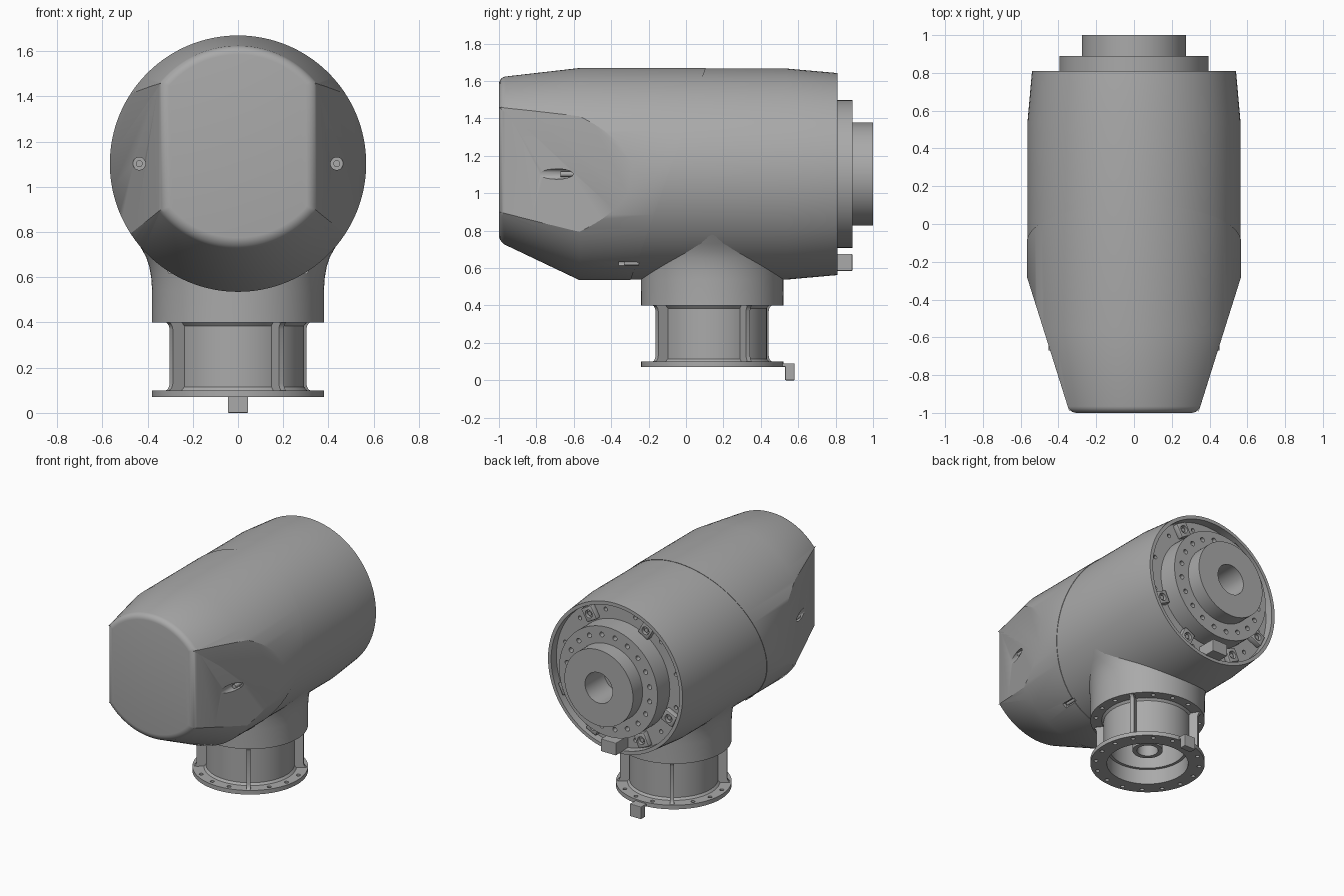
import bpy, bmesh, math
from mathutils import Matrix, Vector

if "Cube" in bpy.data.objects:
    bpy.data.objects.remove(bpy.data.objects["Cube"], do_unlink=True)

grey = bpy.data.materials.new("plain_grey")
grey.use_nodes = True
COLOUR = (0.4, 0.4, 0.4, 1)
grey.diffuse_color = COLOUR
grey.node_tree.nodes["Principled BSDF"].inputs["Base Color"].default_value = COLOUR

AXIS_Z = 1.1025   # height of the horizontal body axis
NECK_Y = 0.14     # position of the vertical neck axis
R = 0.567         # body radius


def finish(name, bm):
    bmesh.ops.recalc_face_normals(bm, faces=bm.faces)
    me = bpy.data.meshes.new(name)
    bm.to_mesh(me)
    bm.free()
    me.materials.append(grey)
    ob = bpy.data.objects.new(name, me)
    bpy.context.collection.objects.link(ob)
    return ob


def smooth(ob, angle=28):
    bpy.ops.object.select_all(action='DESELECT')
    ob.select_set(True)
    bpy.context.view_layer.objects.active = ob
    bpy.ops.object.shade_smooth_by_angle(angle=math.radians(angle))


def loft(rings, axis, n=96):
    """Rings are (position, width radius, depth radius, centre height)."""
    bm = bmesh.new()
    loops = []
    for t, rx, ry, c in rings:
        loop = []
        for i in range(n):
            a = math.tau * i / n
            u, v = rx * math.cos(a), ry * math.sin(a)
            loop.append(bm.verts.new((u, t, c + v) if axis == 'y' else (u, c + v, t)))
        loops.append(loop)
    for a, b in zip(loops, loops[1:]):
        for i in range(n):
            j = (i + 1) % n
            bm.faces.new((a[i], a[j], b[j], b[i]))
    bm.faces.new(loops[0])
    bm.faces.new(loops[-1])
    bmesh.ops.recalc_face_normals(bm, faces=bm.faces)
    return bm


def lathe(profile, axis, c):
    return loft([(t, r, r, c) for t, r in profile], axis)


def slice_off(bm, co, no):
    """Remove everything on the normal side of a plane and close the cut."""
    geom = bm.verts[:] + bm.edges[:] + bm.faces[:]
    cut = bmesh.ops.bisect_plane(bm, geom=geom, plane_co=co, plane_no=no, clear_outer=True)
    edges = [e for e in cut['geom_cut'] if isinstance(e, bmesh.types.BMEdge)]
    bmesh.ops.holes_fill(bm, edges=edges, sides=0)


def add_rod(bm, centre, axis, r, length, n=20):
    rot = Matrix.Rotation(math.pi / 2, 4, 'X') if axis == 'y' else Matrix()
    bmesh.ops.create_cone(bm, cap_ends=True, segments=n, radius1=r, radius2=r,
                          depth=length, matrix=Matrix.Translation(centre) @ rot)


def drill(ob, cutter_bm):
    cutter = finish("cutter", cutter_bm)
    cutter.hide_render = True
    mod = ob.modifiers.new("holes", 'BOOLEAN')
    mod.operation, mod.solver, mod.object = 'DIFFERENCE', 'EXACT', cutter
    bpy.context.view_layer.objects.active = ob
    bpy.ops.object.modifier_apply(modifier=mod.name)
    bpy.data.objects.remove(cutter, do_unlink=True)


def hole_ring(count, radius, r, axis, pos, depth, phase=0.5):
    bm = bmesh.new()
    for i in range(count):
        a = math.tau * (i + phase) / count
        u, v = radius * math.cos(a), radius * math.sin(a)
        centre = (u, pos, AXIS_Z + v) if axis == 'y' else (u, NECK_Y + v, pos)
        add_rod(bm, centre, axis, r, depth, 14)
    return bm


def box(name, lo, hi, bevel=0.004, matrix=Matrix()):
    lo, hi = Vector(lo), Vector(hi)
    bm = bmesh.new()
    bmesh.ops.create_cube(bm, size=1, matrix=matrix @ Matrix.Translation((lo + hi) / 2)
                          @ Matrix.Diagonal((*(hi - lo), 1)))
    bmesh.ops.bevel(bm, geom=bm.edges[:], offset=bevel, segments=2, profile=0.5, affect='EDGES')
    return finish(name, bm)


# Front and rear housing shells, meeting at a slanted seam with a small step
seam_co, seam_no = Vector((0, -0.245, 0.68)), Vector((0, 0.86, -0.305))

front = loft([(-1, 0.44, 0.44, 1.18), (-0.57, R, R, AXIS_Z), (0.3, R, R, AXIS_Z)], 'y', 128)
for side in (1, -1):
    slice_off(front, (side * 0.34, -1, AXIS_Z), Vector((side, -0.315, 0)))
slice_off(front, seam_co, seam_no)
rim = [e for e in front.edges if all(v.co.y < -0.999 for v in e.verts)]
bmesh.ops.bevel(front, geom=rim, offset=0.035, segments=5, profile=0.5, affect='EDGES')
front_shell = finish("front_shell", front)

pockets = bmesh.new()
for side in (1, -1):
    add_rod(pockets, (side * 0.437, -0.75, AXIS_Z), 'y', 0.028, 0.3)
    add_rod(pockets, (side * 0.3, -0.31, 0.625), 'y', 0.018, 0.1)
drill(front_shell, pockets)
smooth(front_shell)

r2 = R - 0.003
rear = lathe([(-0.5, r2), (0.54, r2), (0.81, 0.54), (0.81, 0.515), (0.75, 0.515)], 'y', AXIS_Z)
slice_off(rear, seam_co, -seam_no)
rear_shell = finish("rear_shell", rear)
drill(rear_shell, hole_ring(12, 0.46, 0.014, 'y', 0.75, 0.06))
smooth(rear_shell)

# Screws sitting in the housing pockets
for side, label in ((1, "left"), (-1, "right")):
    for part, x, y, z, r in (("side", 0.437, -0.63, AXIS_Z, 0.015),
                             ("lower", 0.3, -0.29, 0.625, 0.011)):
        bm = bmesh.new()
        add_rod(bm, (side * x, y, z), 'y', r, 0.08)
        smooth(finish(f"{label}_{part}_screw", bm))

# Output flange with hub and bore
flange = finish("output_flange", lathe(
    [(0.70, 0.395), (0.89, 0.395), (0.89, 0.275), (1, 0.275), (1, 0.11), (0.78, 0.11)],
    'y', AXIS_Z))
drill(flange, hole_ring(20, 0.335, 0.017, 'y', 0.89, 0.08))
smooth(flange)

# Clamp lugs around the flange, each with a screw
for i, deg in enumerate((60, 120, 205, 245, 295, 335)):
    spin = Matrix.Translation((0, 0, AXIS_Z)) @ Matrix.Rotation(-math.radians(deg), 4, 'Y')
    lug = box(f"clamp_lug_{i + 1}", (0.405, 0.74, -0.045), (0.505, 0.79, 0.045), 0.008, spin)
    hole = bmesh.new()
    add_rod(hole, spin @ Vector((0.455, 0.79, 0)), 'y', 0.028, 0.05)
    drill(lug, hole)
    smooth(lug)
    bm = bmesh.new()
    add_rod(bm, spin @ Vector((0.455, 0.765, 0)), 'y', 0.015, 0.03)
    smooth(finish(f"lug_screw_{i + 1}", bm))
box("rear_connector", (-0.06, 0.74, 0.585), (0.06, 0.89, 0.675))

# Neck flaring into the housing
neck_rings = [(0.40, 0.38, 0.38), (0.54, 0.38, 0.381), (0.60, 0.384, 0.382), (0.65, 0.393, 0.383),
              (0.69, 0.407, 0.383), (0.73, 0.429, 0.384), (0.77, 0.456, 0.384), (0.80, 0.475, 0.38)]
neck = finish("neck", loft([(z, rx, ry, NECK_Y) for z, rx, ry in neck_rings], 'z'))
drill(neck, hole_ring(16, 0.345, 0.014, 'z', 0.40, 0.06))
smooth(neck)

# Base sleeve: flange, tube and open interior
sleeve = finish("base_sleeve", lathe(
    [(0.41, 0.305), (0.40, 0.305), (0.385, 0.292), (0.115, 0.292), (0.10, 0.305), (0.10, 0.38),
     (0.07, 0.38), (0.07, 0.27), (0.18, 0.27), (0.18, 0.25), (0.36, 0.25)], 'z', NECK_Y))
drill(sleeve, hole_ring(16, 0.345, 0.014, 'z', 0.085, 0.06))
smooth(sleeve)

hub = finish("inner_hub", lathe([(0.37, 0.1), (0.17, 0.1), (0.17, 0.07), (0.3, 0.07)], 'z', NECK_Y))
smooth(hub)

# Four upright ribs with flared ends
half = [(0.28, 0.25), (0.352, 0.25), (0.352, 0.37), (0.356, 0.385), (0.364, 0.396), (0.375, 0.402),
        (0.28, 0.402)]
outline = half + [(r, 0.5 - z) for r, z in reversed(half[2:])]
outline = [p for p in half[2:]] + [(r, 0.5 - z) for r, z in reversed(half[2:])]
for i in range(4):
    bm = bmesh.new()
    face = bm.faces.new([bm.verts.new((r, -0.013, z)) for r, z in outline])
    ext = bmesh.ops.extrude_face_region(bm, geom=[face])
    bmesh.ops.translate(bm, vec=(0, 0.026, 0),
                        verts=[v for v in ext['geom'] if isinstance(v, bmesh.types.BMVert)])
    bm.transform(Matrix.Translation((0, NECK_Y, 0)) @ Matrix.Rotation(math.radians(33 + 90 * i), 4, 'Z'))
    smooth(finish(f"rib_{i + 1}", bm))

# Connector tab hanging from the base flange
box("base_tab", (-0.045, 0.53, 0), (0.045, 0.58, 0.09))
box("base_tab_arm", (-0.045, 0.47, 0.072), (0.045, 0.56, 0.09))
